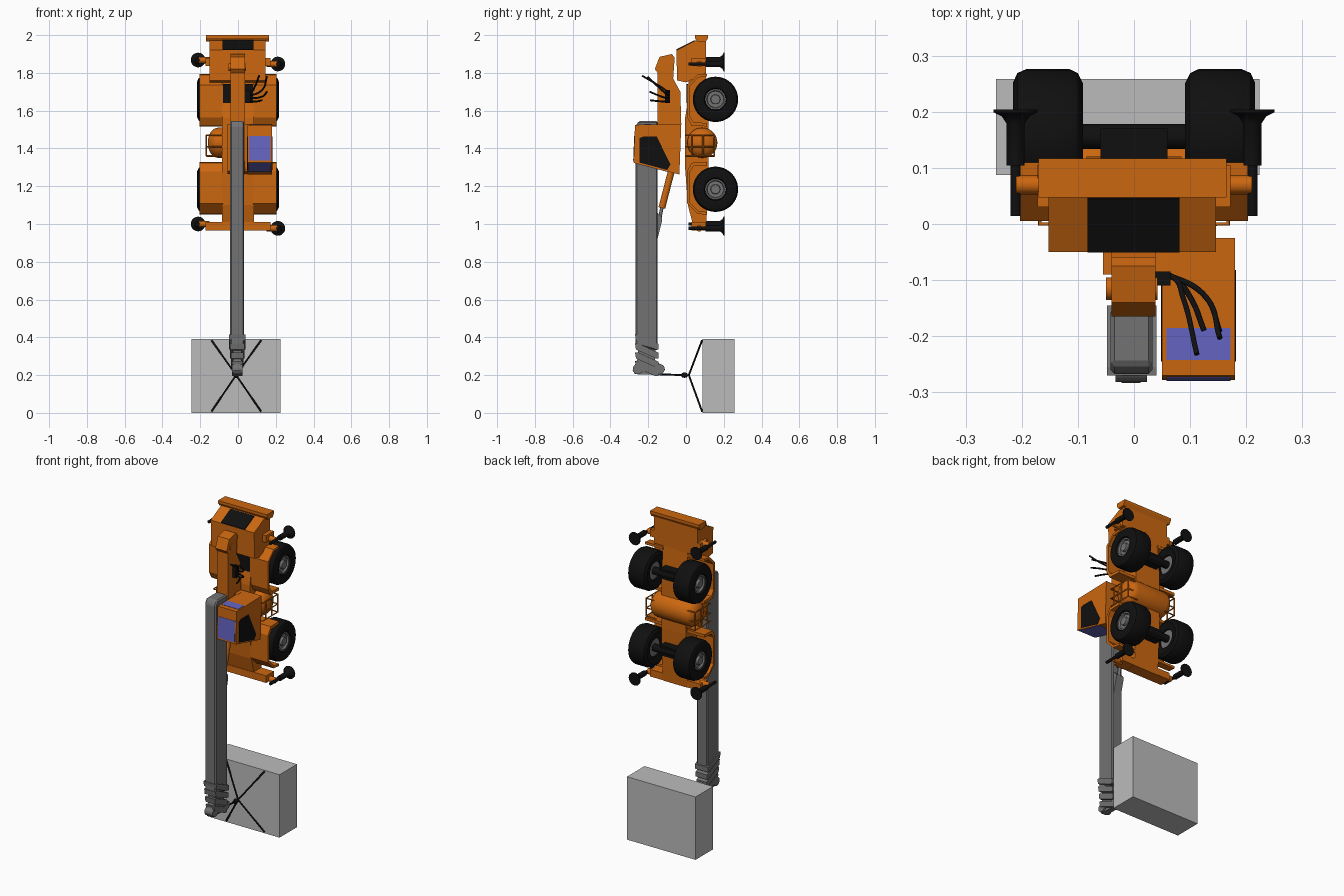
import bpy, bmesh, math
from mathutils import Vector, Matrix

if "Cube" in bpy.data.objects:
    bpy.data.objects.remove(bpy.data.objects["Cube"], do_unlink=True)


def material(name, rgb):
    m = bpy.data.materials.new(name)
    m.use_nodes = True
    m.diffuse_color = (*rgb, 1)
    m.node_tree.nodes["Principled BSDF"].inputs["Base Color"].default_value = (*rgb, 1)
    return m


ORANGE = material("orange paint", (0.6, 0.135, 0.005))
STEEL = material("boom grey", (0.17, 0.17, 0.17))
BLACK = material("black rubber", (0.005, 0.005, 0.005))
GLASS = material("blue glass", (0.13, 0.13, 0.55))
LOAD = material("light grey", (0.5, 0.5, 0.5))


def finish(name, bm, mat, smooth=False):
    bmesh.ops.recalc_face_normals(bm, faces=bm.faces)
    me = bpy.data.meshes.new(name)
    bm.to_mesh(me)
    bm.free()
    me.materials.append(mat)
    ob = bpy.data.objects.new(name, me)
    bpy.context.collection.objects.link(ob)
    if smooth:
        bpy.ops.object.select_all(action='DESELECT')
        ob.select_set(True)
        bpy.context.view_layer.objects.active = ob
        bpy.ops.object.shade_smooth_by_angle(angle=math.radians(35))
    return ob


def prism(name, pts, x0, x1, mat):
    """Extrude a (y, z) outline from x0 to x1."""
    bm = bmesh.new()
    a = [bm.verts.new((x0, y, z)) for y, z in pts]
    b = [bm.verts.new((x1, y, z)) for y, z in pts]
    bm.faces.new(a)
    bm.faces.new(b[::-1])
    for i in range(len(pts)):
        j = (i + 1) % len(pts)
        bm.faces.new((a[i], b[i], b[j], a[j]))
    return finish(name, bm, mat)


def box(name, x, y, z, mat):
    return prism(name, [(y[0], z[0]), (y[1], z[0]), (y[1], z[1]), (y[0], z[1])], x[0], x[1], mat)


def strip(name, p, q, x0, x1, mat, t=0.004):
    """Thin plate lying on the (y, z) segment p-q."""
    p, q = Vector(p), Vector(q)
    d = (q - p).normalized()
    n = Vector((-d.y, d.x)) * t
    return prism(name, [p - n, q - n, q + n, p + n], x0, x1, mat)


def lathe(name, profile, origin, axis, mat, seg=32):
    """Spin (radius, distance) pairs round an axis."""
    bm = bmesh.new()
    vs = [bm.verts.new((r, 0, h)) for r, h in profile]
    es = [bm.edges.new(e) for e in zip(vs, vs[1:])]
    bmesh.ops.spin(bm, geom=vs + es, cent=(0, 0, 0), axis=(0, 0, 1),
                   angle=2 * math.pi, steps=seg, use_duplicate=False)
    bmesh.ops.remove_doubles(bm, verts=bm.verts, dist=1e-5)
    rot = Vector(axis).to_track_quat('Z', 'Y').to_matrix().to_4x4()
    bm.transform(Matrix.Translation(origin) @ rot)
    return finish(name, bm, mat, True)


def rod(name, a, b, r, mat, seg=12):
    a, b = Vector(a), Vector(b)
    h = (b - a).length
    return lathe(name, [(0, 0), (r, 0), (r, h), (0, h)], a, b - a, mat, seg)


def tube(name, pts, r, mat, smooth=True):
    cu = bpy.data.curves.new(name, 'CURVE')
    cu.dimensions = '3D'
    cu.bevel_depth = r
    cu.bevel_resolution = 2
    cu.use_fill_caps = True
    cu.resolution_u = 8
    sp = cu.splines.new('BEZIER' if smooth else 'POLY')
    if smooth:
        sp.bezier_points.add(len(pts) - 1)
        for bp, p in zip(sp.bezier_points, pts):
            bp.co = p
            bp.handle_left_type = bp.handle_right_type = 'AUTO'
    else:
        sp.points.add(len(pts) - 1)
        for bp, p in zip(sp.points, pts):
            bp.co = (*p, 1)
    cu.materials.append(mat)
    ob = bpy.data.objects.new(name, cu)
    bpy.context.collection.objects.link(ob)
    return ob


# Chassis, rear hood and bumper
prism("chassis", [(0.012, 1.78), (0.012, 1.66), (-0.005, 1.56), (-0.005, 1.3), (0.01, 1.1),
                  (0.045, 0.965), (0.105, 0.965), (0.11, 1.05), (0.12, 1.3), (0.12, 1.6),
                  (0.105, 1.8)], -0.085, 0.085, ORANGE)
prism("rear_hood", [(-0.05, 1.92), (-0.048, 1.76), (0.0, 1.75), (0.045, 1.77), (0.105, 1.8),
                    (0.105, 1.975), (0.047, 1.97)], -0.152, 0.146, ORANGE)
strip("hood_grille", (-0.049, 1.921), (0.046, 1.9695), -0.083, 0.081, BLACK)
prism("rear_bumper", [(0.06, 1.965), (0.047, 1.985), (0.047, 2.0), (0.117, 2.0),
                      (0.117, 1.985), (0.105, 1.965)], -0.17, 0.165, ORANGE)
box("deck_grille", (-0.08, 0.08), (0.002, 0.011), (1.64, 1.74), BLACK)

# Cross tank with domed ends
dome = [(0.08 * math.cos(t * math.pi / 12), 0.105 + 0.055 * math.sin(t * math.pi / 12)) for t in range(7)]
lathe("cross_tank", [(r, -h) for r, h in reversed(dome)] + dome, (0, 0.086, 1.43), (1, 0, 0), ORANGE)

# Wheels, hubs, fenders and axles
tyre = [(0.055, 0.1), (0.095, 0.091), (0.113, 0.1), (0.12, 0.115), (0.12, 0.192),
        (0.113, 0.208), (0.095, 0.216), (0.06, 0.212), (0.055, 0.19), (0.055, 0.1)]
hub = [(0, 0.11), (0.055, 0.11), (0.055, 0.205), (0.047, 0.205), (0.043, 0.194), (0.026, 0.194),
       (0.024, 0.208), (0, 0.208)]
fender = [(0.11, -0.135), (0.06, -0.13), (0.005, -0.075), (0.005, 0.095), (0.03, 0.14), (0.11, 0.143),
          (0.11, 0.125), (0.04, 0.122), (0.02, 0.09), (0.02, -0.07), (0.065, -0.116), (0.11, -0.12)]
for end, zc, flip in (("front", 1.184, 1), ("rear", 1.66, -1)):
    rod(end + "_axle", (-0.15, 0.156, zc), (0.15, 0.156, zc), 0.022, BLACK)
    box(end + "_axle_mount", (-0.06, 0.06), (0.1, 0.17), (zc - 0.03, zc + 0.03), BLACK)
    for side, s in (("left", 1), ("right", -1)):
        lathe(f"{end}_{side}_tyre", tyre, (0, 0.156, zc), (s, 0, 0), BLACK, 40)
        lathe(f"{end}_{side}_hub", hub, (0, 0.156, zc), (s, 0, 0), STEEL, 24)
        prism(f"{end}_{side}_fender", [(y, zc + flip * z) for y, z in fender],
              s * 0.08, s * 0.203, ORANGE)

# Outriggers: beam, jack and foot pad
for end, zl, zr in (("front", 0.977, 1.0), ("rear", 1.847, 1.868)):
    zm = (zl + zr) / 2
    box(end + "_outrigger_beam", (-0.172, 0.172), (0.03, 0.105), (zm - 0.022, zm + 0.022), ORANGE)
    for side, s, z in (("left", 1, zl), ("right", -1, zr)):
        rod(f"{end}_{side}_outrigger_arm", (s * 0.15, 0.07, z), (s * 0.21, 0.07, z), 0.017, ORANGE)
        lathe(f"{end}_{side}_jack", [(0, 0), (0.009, 0), (0.009, 0.09), (0.016, 0.09), (0.016, 0.165),
                                     (0.025, 0.178), (0.039, 0.185), (0.039, 0.19), (0, 0.19)],
              (s * 0.211, 0.014, z), (0, 1, 0), BLACK, 20)

# Access ladders on both sides
for side, s in (("left", 1), ("right", -1)):
    x = s * 0.168
    for z in (1.36, 1.41, 1.47):
        tube(f"{side}_ladder_rail", [(s * 0.08, 0.0, z), (x, 0.0, z), (x, 0.15, z), (s * 0.1, 0.15, z)],
             0.004, ORANGE, False)
    for y in (0.03, 0.09, 0.15):
        tube(f"{side}_ladder_rung", [(x, y, 1.36), (x, y, 1.47)], 0.004, ORANGE, False)

# Slewing superstructure
prism("turret", [(-0.165, 1.82), (-0.14, 1.885), (-0.075, 1.9), (-0.06, 1.88), (-0.068, 1.77),
                 (-0.03, 1.7), (-0.025, 1.53), (-0.035, 1.262), (-0.1, 1.28), (-0.15, 1.33),
                 (-0.15, 1.8)], -0.04, 0.038, ORANGE)
prism("turret_base", [(-0.09, 1.53), (-0.026, 1.53), (-0.036, 1.265), (-0.09, 1.28)], -0.055, 0.06, ORANGE)
rod("boom_pivot", (-0.05, -0.115, 1.83), (0.042, -0.115, 1.83), 0.02, ORANGE, 20)

# Operator cab and windows
prism("cab", [(-0.278, 1.325), (-0.27, 1.525), (-0.025, 1.53), (-0.035, 1.262)], 0.05, 0.18, ORANGE)
window = [(-0.245, 1.455), (-0.225, 1.463), (-0.155, 1.463), (-0.082, 1.315), (-0.1, 1.286), (-0.245, 1.325)]
for side, x in (("left", 0.18), ("right", 0.05)):
    prism(side + "_cab_window", window, x - 0.002, x + 0.002, BLACK)
strip("roof_window", (-0.2776, 1.335), (-0.2724, 1.465), 0.058, 0.172, GLASS, 0.002)
strip("windscreen", (-0.27, 1.323), (-0.09, 1.276), 0.056, 0.174, GLASS, 0.002)
strip("rear_window", (-0.242, 1.5255), (-0.185, 1.527), 0.058, 0.172, GLASS, 0.002)

# Hoses
for i, (x, y, z) in enumerate([(0.112, -0.232, 1.785), (0.153, -0.203, 1.78),
                               (0.153, -0.192, 1.70), (0.125, -0.19, 1.655)]):
    z0 = 1.705 - 0.017 * i
    tube(f"hose_{i + 1}", [(0.03, -0.09, z0), (0.07, -0.095, z0 - 0.005),
                           (x - 0.025, -0.13, z0 * 0.7 + z * 0.3 - 0.005), (x, y, z)], 0.005, BLACK)
box("hose_manifold", (0.03, 0.065), (-0.11, -0.085), (1.64, 1.71), BLACK)

# Boom with chamfered corners
boom = prism("boom", [(-0.267, 0.36), (-0.15, 0.33), (-0.15, 1.545), (-0.25, 1.545), (-0.267, 1.52)],
             -0.042, 0.033, STEEL)
bev = boom.modifiers.new("chamfer", 'BEVEL')
bev.width = 0.007
bev.segments = 1
prism("cylinder_bracket", [(-0.152, 0.915), (-0.127, 1.015), (-0.127, 1.035), (-0.152, 1.06)],
      -0.03, 0.022, STEEL)
rod("lift_cylinder", (-0.004, -0.075, 1.29), (-0.004, -0.128, 1.085), 0.018, ORANGE, 16)
rod("lift_cylinder_rod", (-0.004, -0.128, 1.085), (-0.004, -0.143, 1.01), 0.009, STEEL)

# Telescoping collars and boom head
prism("boom_inner_section", [(-0.255, 0.4), (-0.16, 0.4), (-0.165, 0.22), (-0.255, 0.22)], -0.026, 0.018, STEEL)
for i in range(4):
    z, w = 0.415 - 0.047 * i, 0.044 - 0.005 * i
    prism(f"boom_collar_{i + 1}", [(-0.27, z), (-0.255, z), (-0.145, z - 0.05), (-0.145, z - 0.08),
                                   (-0.16, z - 0.08), (-0.265, z - 0.033)], -0.004 - w, -0.004 + w, STEEL)
prism("boom_head", [(-0.255, 0.29), (-0.283, 0.225), (-0.27, 0.205), (-0.13, 0.2), (-0.11, 0.23),
                    (-0.14, 0.26), (-0.18, 0.29)], -0.022, 0.012, STEEL)
for y in (-0.255, -0.14):
    rod("head_sheave", (-0.033, y, 0.232), (0.023, y, 0.232), 0.027, STEEL, 20)

# Hoist rope, hook, slings and load
hook = (-0.01, -0.008, 0.2)
tube("hoist_rope", [(-0.01, -0.14, 0.204), hook], 0.005, BLACK, False)
lathe("hook_block", [(0, -0.018), (0.011, -0.014), (0.015, 0), (0.011, 0.014), (0, 0.018)],
      hook, (0, 1, 0), BLACK, 16)
tube("hook_link", [hook, (-0.01, 0.015, 0.2)], 0.004, BLACK, False)
for x in (-0.14, 0.122):
    for z in (0.008, 0.384):
        tube("sling", [(-0.01, 0.015, 0.2), (x, 0.085, z)], 0.005, BLACK, False)
box("load_block", (-0.246, 0.224), (0.087, 0.258), (0.0, 0.39), LOAD)
